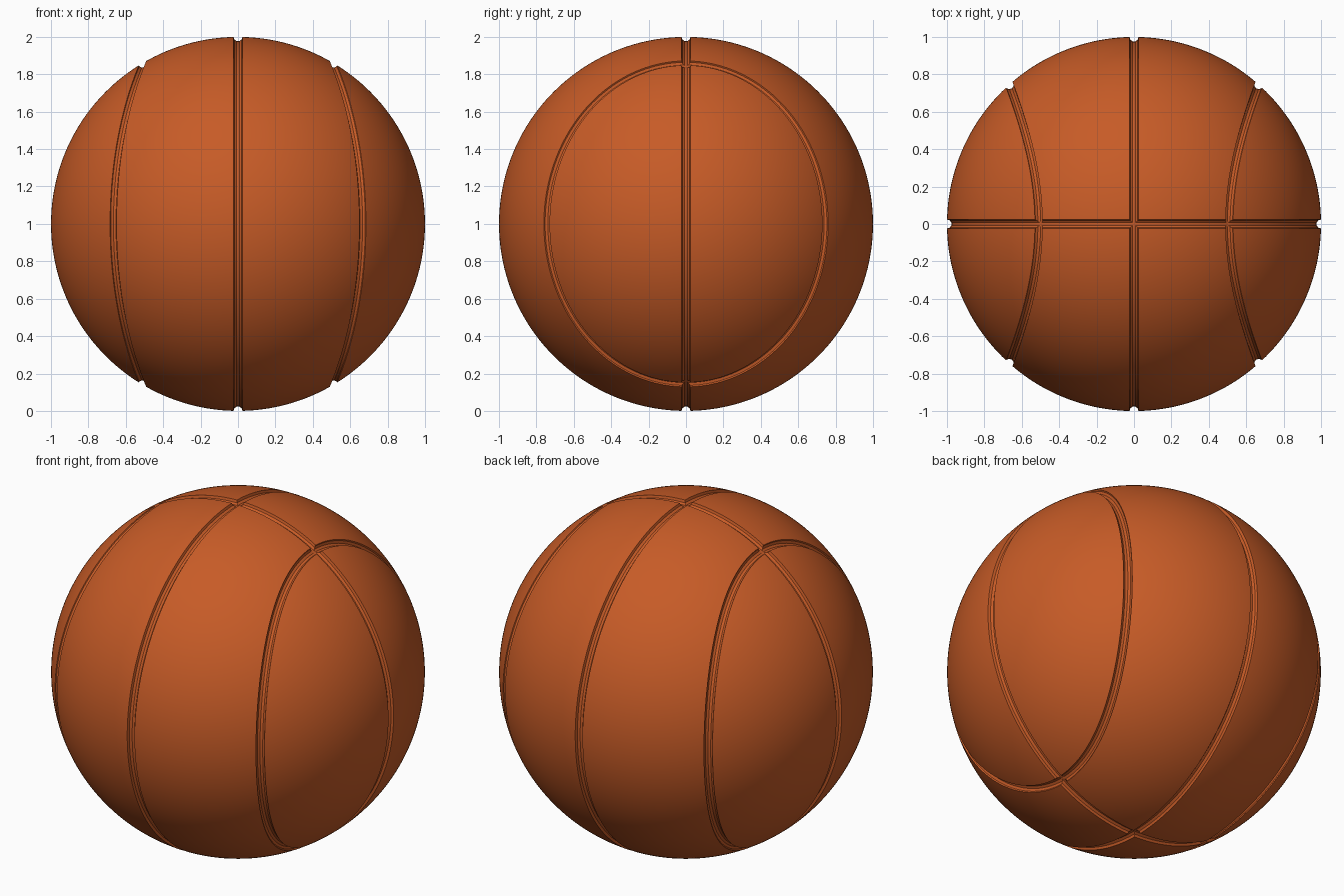
import bpy
from math import sin, cos, tau, sqrt

if "Cube" in bpy.data.objects:
    bpy.data.objects.remove(bpy.data.objects["Cube"])

RADIUS = 1.0
GROOVE = 0.024
STEPS = 160

orange = bpy.data.materials.new("burnt_orange")
orange.use_nodes = True
colour = (0.57, 0.105, 0.02, 1)
orange.diffuse_color = colour
orange.node_tree.nodes["Principled BSDF"].inputs["Base Color"].default_value = colour


def activate(obj):
    bpy.ops.object.select_all(action="DESELECT")
    obj.select_set(True)
    bpy.context.view_layer.objects.active = obj


def groove_cutter(name, path):
    """Closed round tube along path(angle), centred inside the ball."""
    data = bpy.data.curves.new(name, "CURVE")
    data.dimensions = "3D"
    data.bevel_depth = GROOVE
    data.bevel_resolution = 3
    spline = data.splines.new("POLY")
    spline.points.add(STEPS - 1)
    for i, point in enumerate(spline.points):
        x, y, z = path(tau * (i + 0.5) / STEPS)
        point.co = (x, y, z + RADIUS, 1)
    spline.use_cyclic_u = True
    obj = bpy.data.objects.new(name, data)
    bpy.context.collection.objects.link(obj)
    activate(obj)
    bpy.ops.object.convert(target="MESH")
    obj = bpy.context.object
    obj.hide_render = True
    return obj


def side_loop(side):
    """Oval seam lying on the ball, facing +x or -x."""
    def path(a):
        y, z = 0.745 * cos(a), 0.86 * sin(a)
        return side * sqrt(RADIUS ** 2 - y * y - z * z), y, z
    return path


# Ball body
bpy.ops.mesh.primitive_ico_sphere_add(subdivisions=7, radius=RADIUS, location=(0, 0, RADIUS))
ball = bpy.context.object
ball.name = "ball"
ball.data.materials.append(orange)

# Two upright rings crossing at the poles, and one oval on each side
cutters = [
    groove_cutter("middle_groove_cutter", lambda a: (0, cos(a), sin(a))),
    groove_cutter("cross_groove_cutter", lambda a: (cos(a), 0, sin(a))),
    groove_cutter("left_groove_cutter", side_loop(1)),
    groove_cutter("right_groove_cutter", side_loop(-1)),
]

# Carve the grooves
activate(ball)
for cutter in cutters:
    cut = ball.modifiers.new(cutter.name, "BOOLEAN")
    cut.operation = "DIFFERENCE"
    cut.solver = "EXACT"
    cut.object = cutter
    bpy.ops.object.modifier_apply(modifier=cut.name)
    bpy.data.objects.remove(cutter)

bpy.ops.object.shade_smooth_by_angle(angle=0.6)
